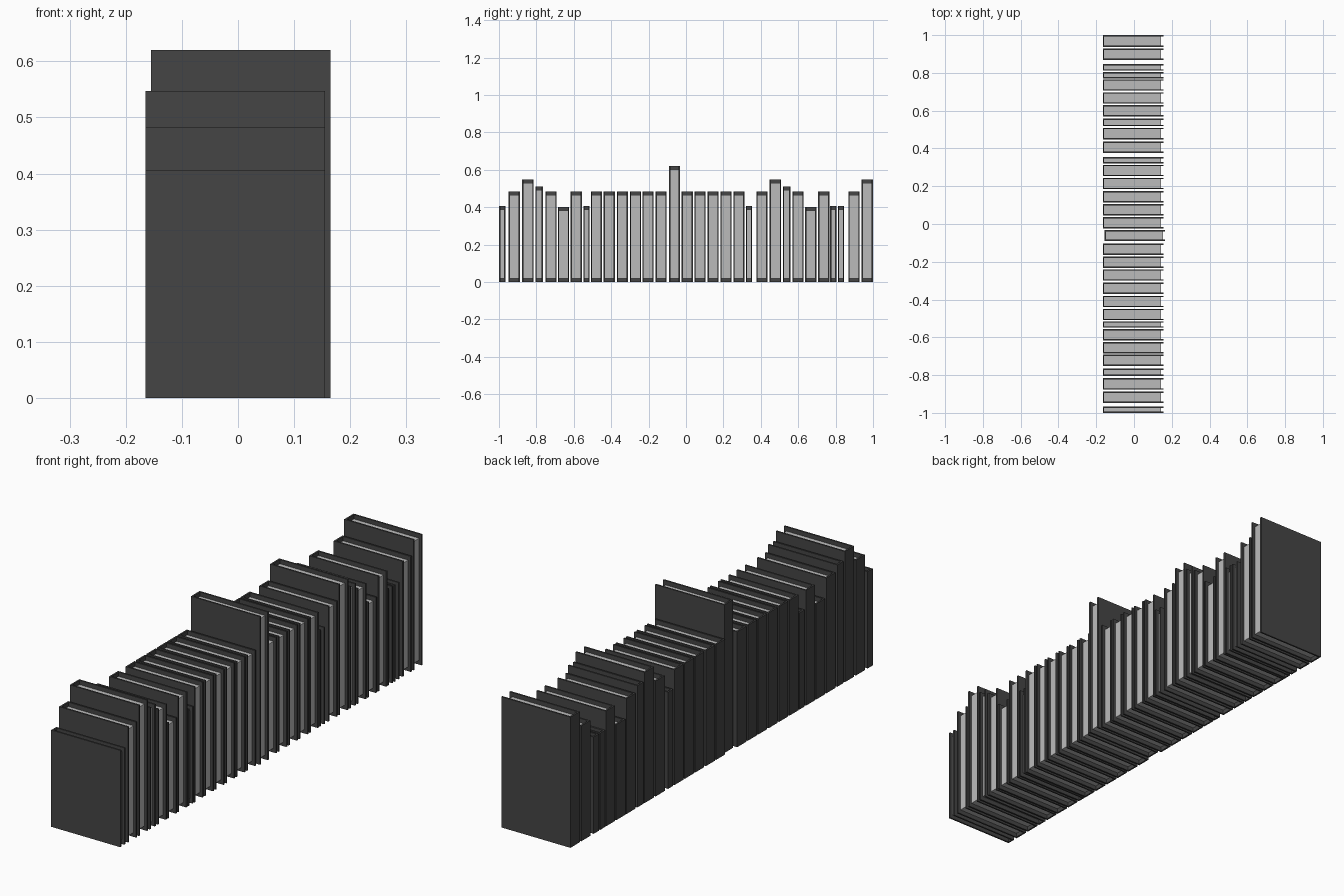
import bpy, bmesh

if "Cube" in bpy.data.objects:
    bpy.data.objects.remove(bpy.data.objects["Cube"])

COVER = 0.007    # cover board thickness
LIP_Z = 0.018    # page block inset at head and foot
LIP_X = 0.012    # page block inset at the open edge

# Book kinds: thickness, height
KINDS = {
    "n": (0.034, 0.405),   # narrow
    "s": (0.060, 0.483),   # standard
    "t": (0.062, 0.547),   # tall
    "m": (0.040, 0.510),   # medium
    "w": (0.060, 0.400),   # short and wide
    "x": (0.058, 0.620),   # tallest, pulled forward
}
# Order along the row with the centre of each book
ROW = [("n", -.983), ("s", -.918), ("t", -.846), ("m", -.785), ("s", -.722),
       ("w", -.655), ("s", -.587), ("n", -.532), ("s", -.479), ("s", -.410),
       ("s", -.340), ("s", -.270), ("s", -.203), ("s", -.133), ("x", -.061),
       ("s", .007), ("s", .075), ("s", .145), ("s", .214), ("s", .283),
       ("n", .337), ("s", .406), ("t", .478), ("m", .538), ("s", .599),
       ("w", .667), ("s", .736), ("n", .787), ("n", .829), ("s", .898),
       ("t", .969)]


def grey(name, v):
    m = bpy.data.materials.new(name)
    m.diffuse_color = (v, v, v, 1)
    m.use_nodes = True
    m.node_tree.nodes["Principled BSDF"].inputs["Base Color"].default_value = m.diffuse_color
    return m


cover_mat = grey("cover_dark", 0.06)
page_mat = grey("page_grey", 0.5)


def finish(name, bm, mat):
    bmesh.ops.recalc_face_normals(bm, faces=bm.faces)
    me = bpy.data.meshes.new(name)
    bm.to_mesh(me)
    bm.free()
    me.materials.append(mat)
    bpy.context.collection.objects.link(bpy.data.objects.new(name, me))


def prism(bm, pts, z0, z1):
    face = bm.faces.new([bm.verts.new((x, y, z0)) for x, y in pts])
    ext = bmesh.ops.extrude_face_region(bm, geom=[face])
    verts = [v for v in ext["geom"] if isinstance(v, bmesh.types.BMVert)]
    bmesh.ops.translate(bm, verts=verts, vec=(0, 0, z1 - z0))


def book(i, kind, y):
    thick, h = KINDS[kind]
    a, b = y - thick / 2, y + thick / 2
    x0 = -0.155 if kind == "x" else -0.165
    x1 = x0 + 0.32
    c = COVER
    # U-shaped cover: two boards and a flat spine
    bm = bmesh.new()
    prism(bm, [(x0, a), (x1, a), (x1, a + c), (x0 + c, a + c),
               (x0 + c, b - c), (x1, b - c), (x1, b), (x0, b)], 0, h)
    finish(f"book_cover_{i:02d}", bm, cover_mat)
    # Page block set back inside the cover
    bm = bmesh.new()
    prism(bm, [(x0 + c, a + c), (x1 - LIP_X, a + c),
               (x1 - LIP_X, b - c), (x0 + c, b - c)], LIP_Z, h - LIP_Z)
    finish(f"book_pages_{i:02d}", bm, page_mat)


for i, (kind, y) in enumerate(ROW):
    book(i, kind, y)
